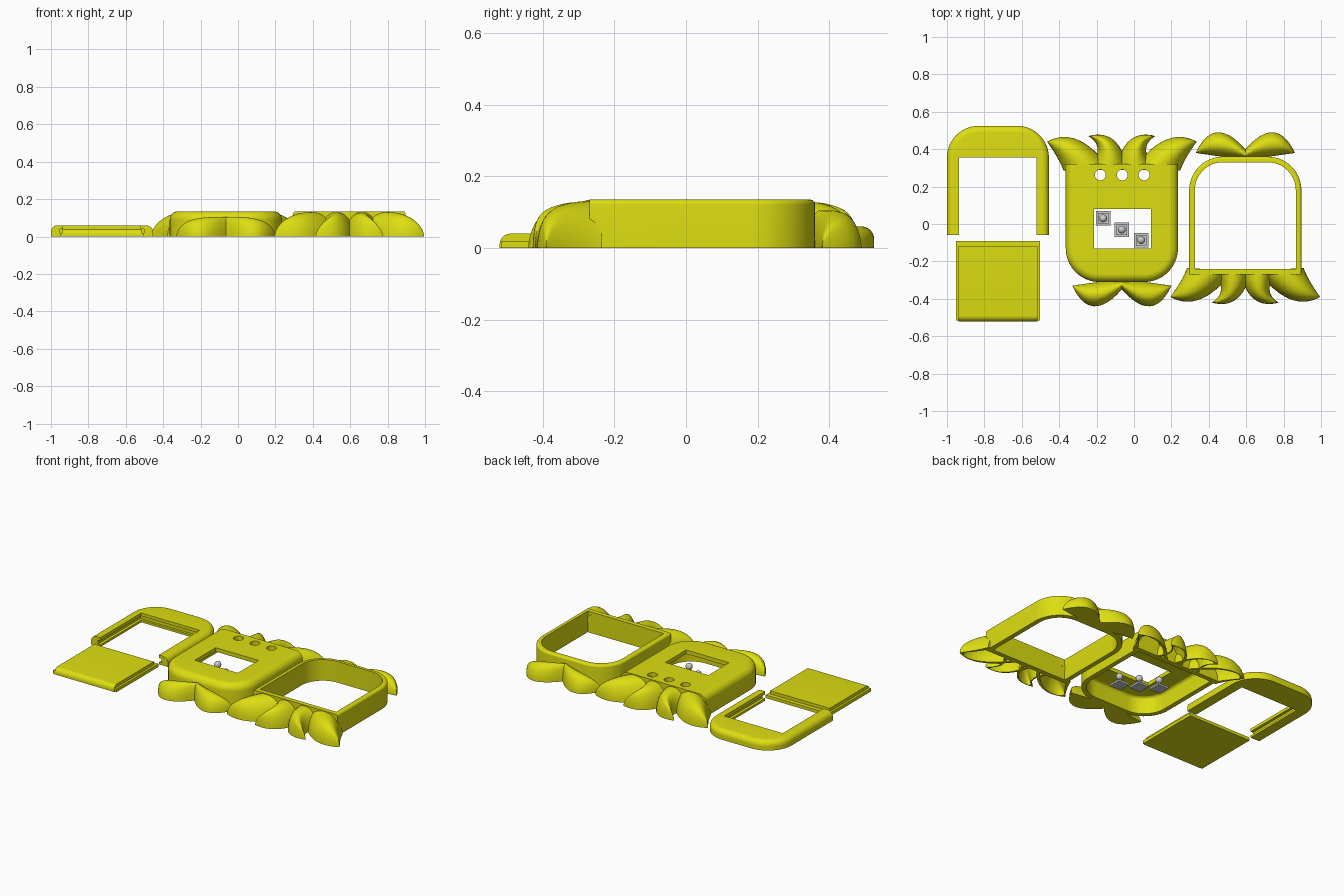
import bpy, bmesh, math
from mathutils import Vector

if "Cube" in bpy.data.objects:
    bpy.data.objects.remove(bpy.data.objects["Cube"])


def material(name, rgb):
    m = bpy.data.materials.new(name)
    m.diffuse_color = (*rgb, 1)
    m.use_nodes = True
    m.node_tree.nodes["Principled BSDF"].inputs["Base Color"].default_value = m.diffuse_color
    return m


YELLOW = material("yellow plastic", (0.73, 0.73, 0.006))
GREY = material("light grey", (0.6, 0.6, 0.6))


def finish(name, bm, mat, smooth=True):
    bmesh.ops.remove_doubles(bm, verts=bm.verts, dist=1e-5)
    bmesh.ops.recalc_face_normals(bm, faces=bm.faces)
    me = bpy.data.meshes.new(name)
    bm.to_mesh(me)
    bm.free()
    ob = bpy.data.objects.new(name, me)
    bpy.context.collection.objects.link(ob)
    me.materials.append(mat)
    if smooth:
        shade(ob)
    return ob


def activate(ob):
    bpy.ops.object.select_all(action='DESELECT')
    ob.select_set(True)
    bpy.context.view_layer.objects.active = ob


def shade(ob):
    activate(ob)
    bpy.ops.object.shade_smooth_by_angle(angle=math.radians(35))


def loft(name, rings, mat=YELLOW):
    """Closed solid through a stack of equal-length point rings."""
    bm = bmesh.new()
    vs = [[bm.verts.new(p) for p in ring] for ring in rings]
    n = len(vs[0])
    for a, b in zip(vs, vs[1:]):
        for i in range(n):
            j = (i + 1) % n
            bm.faces.new((a[i], a[j], b[j], b[i]))
    bm.faces.new(vs[0])
    bm.faces.new(vs[-1])
    return finish(name, bm, mat)


def box(name, x0, x1, y0, y1, z0, z1, mat=YELLOW):
    c = [(x0, y0), (x1, y0), (x1, y1), (x0, y1)]
    return loft(name, [[(x, y, z) for x, y in c] for z in (z0, z1)], mat)


def arch(hw, y0, y1, r, n=14):
    """Outline square at y0 and with rounded corners at y1."""
    pts = [(-hw, y0), (hw, y0)]
    for cx, a0 in ((hw - r, 0), (r - hw, 90)):
        for i in range(n + 1):
            a = math.radians(a0 + 90 * i / n)
            pts.append((cx + r * math.cos(a), y1 - r + r * math.sin(a)))
    return pts


def arch_solid(name, place, hw, y0, y1, r, z0, z1, fillet=0.0):
    """Arch-shaped block whose upper outer edge is rounded over."""
    steps = [(0, z0)]
    if fillet:
        for i in range(9):
            a = math.pi / 2 * i / 8
            steps.append((fillet * (1 - math.cos(a)), z1 - fillet + fillet * math.sin(a)))
    else:
        steps.append((0, z1))
    return loft(name, [[(*place(x, y), z) for x, y in arch(hw - d, y0, y1 - d, r - d)]
                       for d, z in steps])


def cut(ob, *cutters):
    for c in cutters:
        c.hide_render = True
        m = ob.modifiers.new("cut", 'BOOLEAN')
        m.operation = 'DIFFERENCE'
        m.solver = 'EXACT'
        m.object = c
        activate(ob)
        bpy.ops.object.modifier_apply(modifier=m.name)
        bpy.data.objects.remove(c)
    shade(ob)


def quad_curve(p, t):
    """Parabola through three points at t = 0, 0.5, 1."""
    a, b, c = (Vector(q) for q in p)
    return a * (2 * t - 1) * (t - 1) + b * 4 * t * (1 - t) + c * t * (2 * t - 1)


def petal(name, place, left, right, height, power, hollow):
    """Domed leaf between two edge curves meeting at a tip."""
    bm = bmesh.new()
    nt, ns = 18, 16

    def grid(k, tmax, zs):
        rows = []
        for i in range(nt + 1):
            t = math.sin(math.pi / 2 * i / nt)
            a, b = quad_curve(left, t * tmax), quad_curve(right, t * tmax)
            h = height * max(0, 1 - t ** power) ** 0.55 * zs
            row = []
            for j in range(ns + 1):
                u = -math.cos(math.pi * j / ns)
                p = a.lerp(b, 0.5 + 0.5 * u * k)
                z = h * max(0, 1 - abs(u) ** 2.2) ** 0.55
                row.append(bm.verts.new((*place(p.x, p.y), z)))
            rows.append(row)
        return rows

    outer = grid(1, 1, 1)
    inner = grid(0.8, 0.88, 0.84) if hollow else grid(1, 1, 0)
    for g in (outer, inner):
        for i in range(nt):
            for j in range(ns):
                bm.faces.new((g[i][j], g[i][j + 1], g[i + 1][j + 1], g[i + 1][j]))
    # rims: two sides, base and tip
    for j in (0, ns):
        for i in range(nt):
            bm.faces.new((outer[i][j], outer[i + 1][j], inner[i + 1][j], inner[i][j]))
    for i in (0, nt):
        for j in range(ns):
            bm.faces.new((outer[i][j], outer[i][j + 1], inner[i][j + 1], inner[i][j]))
    return finish(name, bm, YELLOW)


# placement of the two case halves: same outline, turned half round
def front_place(u, v):
    return u - 0.065, v


def back_place(u, v):
    return 0.595 - u, 0.05 - v


def flipped(place):
    return lambda x, y: place(x, -y)


def leaves_and_feet(prefix, place):
    for side, s in (("left", 1), ("right", -1)):
        def put(u, v, s=s):
            return place(u * s, v)
        tip = (-0.40, 0.44)
        petal(f"{prefix}_{side}_outer_leaf", put, [(-0.312, 0.285), (-0.345, 0.355), tip],
              [(-0.065, 0.30), (-0.235, 0.45), tip], 0.132, 2.2, True)
        tip = (-0.18, 0.47)
        petal(f"{prefix}_{side}_inner_leaf", put, [(-0.17, 0.30), (-0.13, 0.40), tip],
              [(0.03, 0.30), (-0.045, 0.45), tip], 0.13, 2.2, True)
        tip = (-0.265, -0.33)
        petal(f"{prefix}_{side}_foot", put, [(0, -0.295), (-0.14, -0.312), tip],
              [(0, -0.35), (-0.15, -0.44), tip], 0.105, 3, False)


# front case: hollow shell with window and three round holes
fp = flipped(front_place)
front = arch_solid("front_case", fp, 0.30, -0.32, 0.31, 0.18, 0, 0.135, 0.045)
cutters = [arch_solid("cavity", fp, 0.27, -0.29, 0.28, 0.15, -0.05, 0.11, 0.02),
           box("window", -0.215, 0.09, -0.13, 0.08, 0.05, 0.2)]
for x in (-0.18, -0.063, 0.054):
    circle = [(x + 0.029 * math.cos(a), 0.262 + 0.029 * math.sin(a))
              for a in (math.tau * i / 32 for i in range(32))]
    cutters.append(loft("hole", [[(*p, z) for p in circle] for z in (0.05, 0.2)]))
cut(front, *cutters)
leaves_and_feet("front", front_place)

# back case: open ring of the same outline
bp = flipped(back_place)
ring = arch_solid("back_case_ring", bp, 0.30, -0.32, 0.31, 0.18, 0, 0.135, 0.014)
cut(ring, arch_solid("ring_opening", bp, 0.27, -0.29, 0.28, 0.15, -0.05, 0.2))
leaves_and_feet("back", back_place)

# cover frame with a groove that takes the sliding panel
CX = -0.7275
frame = arch_solid("cover_frame", lambda x, y: (x + CX, y),
                   0.2725, -0.06, 0.525, 0.17, 0, 0.06, 0.035)
cut(frame, box("frame_opening", CX - 0.2075, CX + 0.2075, -0.2, 0.355, -0.1, 0.2),
    box("groove", CX - 0.225, CX + 0.225, -0.21, 0.37, 0.014, 0.04))

# sliding panel: wide tongue below, narrower plate with rounded front on top
PX = -0.7265
box("panel_tongue", PX - 0.225, PX + 0.225, -0.517, -0.09, 0, 0.02)
profile = [(-0.117, 0.0), (-0.117, 0.04)]
for i in range(9):
    a = math.pi / 2 * (1 + i / 8)
    profile.append((-0.49 + 0.03 * math.cos(a), 0.01 + 0.03 * math.sin(a)))
profile.append((-0.52, 0.0))
loft("panel_plate", [[(PX + s * 0.211, y, z) for y, z in profile] for s in (-1, 1)])

# three push buttons: stepped square base, stem and ball
for i, (x, y) in enumerate(((-0.165, 0.03), (-0.065, -0.03), (0.038, -0.086))):
    n = f"button_{i + 1}"
    box(n + "_base", x - 0.039, x + 0.039, y - 0.039, y + 0.039, 0, 0.012, GREY)
    box(n + "_step", x - 0.028, x + 0.028, y - 0.028, y + 0.028, 0.01, 0.022, GREY)
    rings = [[(x + r * math.cos(a), y + r * math.sin(a), z)
              for a in (math.tau * k / 20 for k in range(20))]
             for r, z in ((0.016, 0.02), (0.011, 0.045))]
    loft(n + "_stem", rings, GREY)
    bm = bmesh.new()
    bmesh.ops.create_uvsphere(bm, u_segments=20, v_segments=12, radius=0.021)
    bmesh.ops.translate(bm, verts=bm.verts, vec=(x, y, 0.06))
    finish(n + "_ball", bm, GREY)
